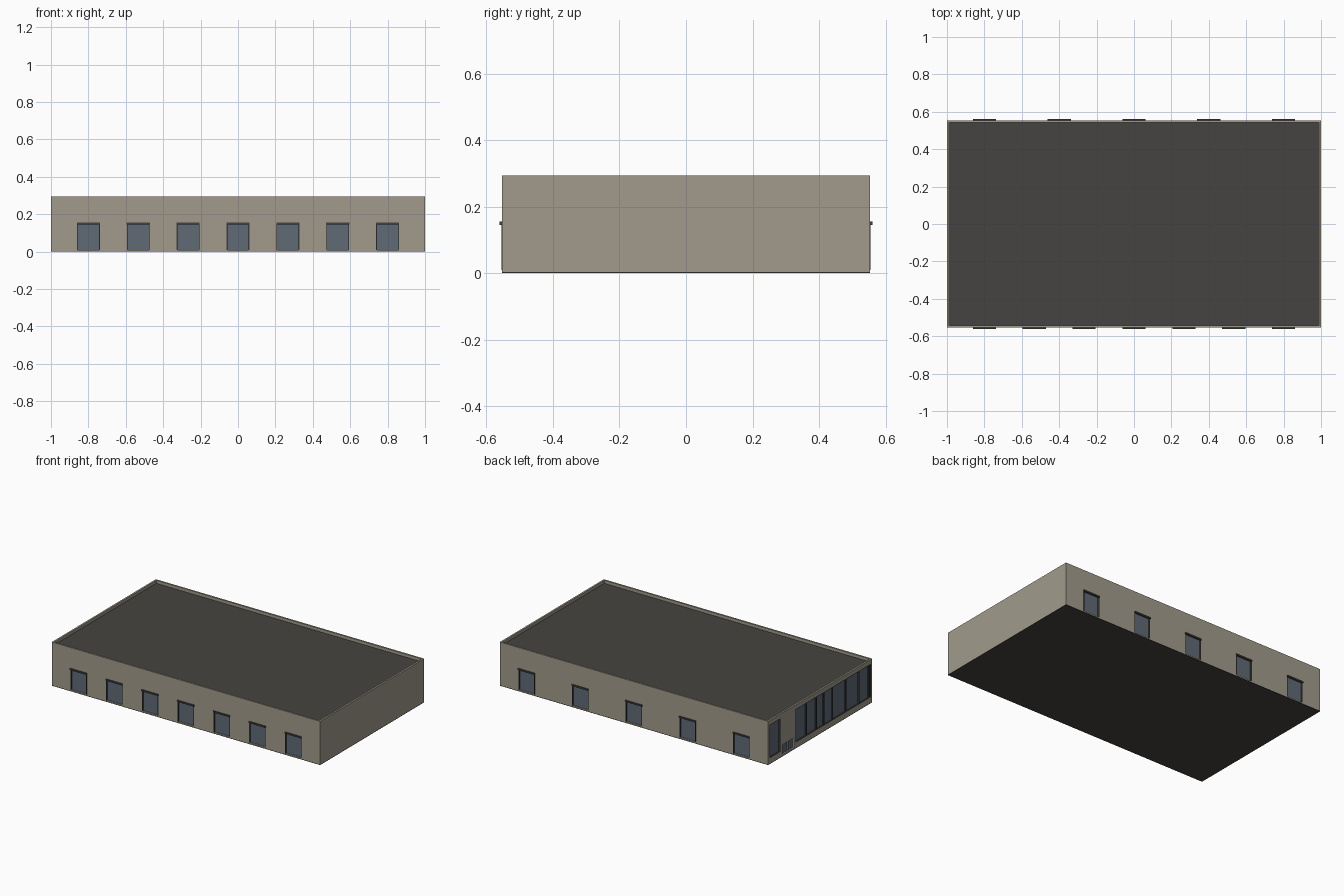
import bpy, bmesh
from mathutils import Vector

if "Cube" in bpy.data.objects:
    bpy.data.objects.remove(bpy.data.objects["Cube"])

HX, HY, H = 1.0, 0.554, 0.294
T = 0.012          # wall thickness
DEPTH = 0.009      # glass set-back


def material(name, rgb):
    m = bpy.data.materials.new(name)
    m.diffuse_color = (*rgb, 1)
    m.use_nodes = True
    m.node_tree.nodes["Principled BSDF"].inputs["Base Color"].default_value = m.diffuse_color
    return m


WALL = material("plaster", (0.36, 0.33, 0.265))
ROOF = material("roofing", (0.062, 0.057, 0.052))
GLASS = material("glass", (0.115, 0.145, 0.18))
TRIM = material("dark_trim", (0.055, 0.055, 0.055))
FRAME = material("pale_frame", (0.4, 0.4, 0.38))


def boxes(name, spans, mat):
    """One object from boxes given as (x0, x1, y0, y1, z0, z1)."""
    bm = bmesh.new()
    for x0, x1, y0, y1, z0, z1 in spans:
        vs = bmesh.ops.create_cube(bm, size=1)["verts"]
        for v in vs:
            v.co = Vector(((x0 + x1) / 2 + v.co.x * (x1 - x0),
                           (y0 + y1) / 2 + v.co.y * (y1 - y0),
                           (z0 + z1) / 2 + v.co.z * (z1 - z0)))
    me = bpy.data.meshes.new(name)
    bm.to_mesh(me)
    bm.free()
    ob = bpy.data.objects.new(name, me)
    bpy.context.collection.objects.link(ob)
    if mat:
        me.materials.append(mat)
    return ob


def cut(ob, cutter):
    cutter.hide_render = True
    cutter.hide_set(True)
    cutter.display_type = 'WIRE'
    mod = ob.modifiers.new("openings", 'BOOLEAN')
    mod.object = cutter
    mod.solver = 'EXACT'
    # apply, then drop the helper
    bpy.context.view_layer.objects.active = ob
    bpy.ops.object.modifier_apply(modifier=mod.name)
    bpy.data.objects.remove(cutter)


# Front and back walls with evenly spaced windows and lintels
def long_wall(side, count, label):
    w, z0, z1 = 0.059, 0.01, 0.148
    xs = [-0.8 + 1.6 * i / (count - 1) for i in range(count)]

    def y(a, b):   # distances measured outward from the wall face
        return sorted((side * (HY + a), side * (HY + b)))

    wall = boxes(label + "_wall", [(-HX, HX, *y(-T, 0), 0.004, H)], WALL)
    cut(wall, boxes("cutter", [(x - w, x + w, *y(-0.05, 0.05), z0, z1) for x in xs], None))
    boxes(label + "_window_glass",
          [(x - w, x + w, *y(-T, -DEPTH), z0, z1) for x in xs], GLASS)
    boxes(label + "_window_frames",
          [(x + s * w - 0.002, x + s * w + 0.002, *y(-DEPTH, 0.001), z0, z1)
           for x in xs for s in (-1, 1)], TRIM)
    boxes(label + "_lintels",
          [(x - w - 0.003, x + w + 0.003, *y(-0.004, 0.007), 0.145, 0.155) for x in xs], TRIM)


long_wall(-1, 7, "front")
long_wall(1, 5, "back")

# Plain right wall
boxes("right_wall", [(HX - T, HX, -HY + T, HY - T, 0.004, H)], WALL)

# Left wall: side window, low door and long shopfront glazing (y0, y1, z0, z1)
side_window = (0.425, 0.54, 0.04, 0.265)
door = (0.275, 0.405, 0.006, 0.085)
shopfront = (-0.54, 0.262, 0.04, 0.265)
openings = (side_window, door, shopfront)
left = boxes("left_wall", [(-HX, -HX + T, -HY + T, HY - T, 0.004, H)], WALL)
cut(left, boxes("cutter", [(-HX - 0.05, -HX + 0.05, *o) for o in openings], None))
boxes("left_glass", [(-HX + DEPTH, -HX + T, *o) for o in openings], GLASS)

mullions = [0.145, 0.04, -0.04, -0.135, -0.275, -0.415, -0.52]
boxes("shopfront_mullions",
      [(-HX, -HX + DEPTH, y - 0.004, y + 0.004, *shopfront[2:])
       for y in mullions], TRIM)


# Frames around the side openings
def border(name, o, t, mat):
    y0, y1, z0, z1 = o
    x = (-HX, -HX + DEPTH)
    boxes(name, [(*x, y0, y0 + t, z0, z1), (*x, y1 - t, y1, z0, z1),
                 (*x, y0 + t, y1 - t, z1 - t, z1), (*x, y0 + t, y1 - t, z0, z0 + t)], mat)


border("side_window_frame", side_window, 0.004, TRIM)
border("shopfront_frame", shopfront, 0.004, TRIM)
border("door_frame", door, 0.006, FRAME)
boxes("door_centre_post", [(-HX, -HX + DEPTH, 0.337, 0.343, 0.012, 0.079)], FRAME)

# Roof sunk behind the parapet, and the ground slab
boxes("roof", [(-HX + T, HX - T, -HY + T, HY - T, H - 0.03, H - 0.02)], ROOF)
boxes("floor_slab", [(-HX, HX, -HY, HY, 0, 0.004)], ROOF)
